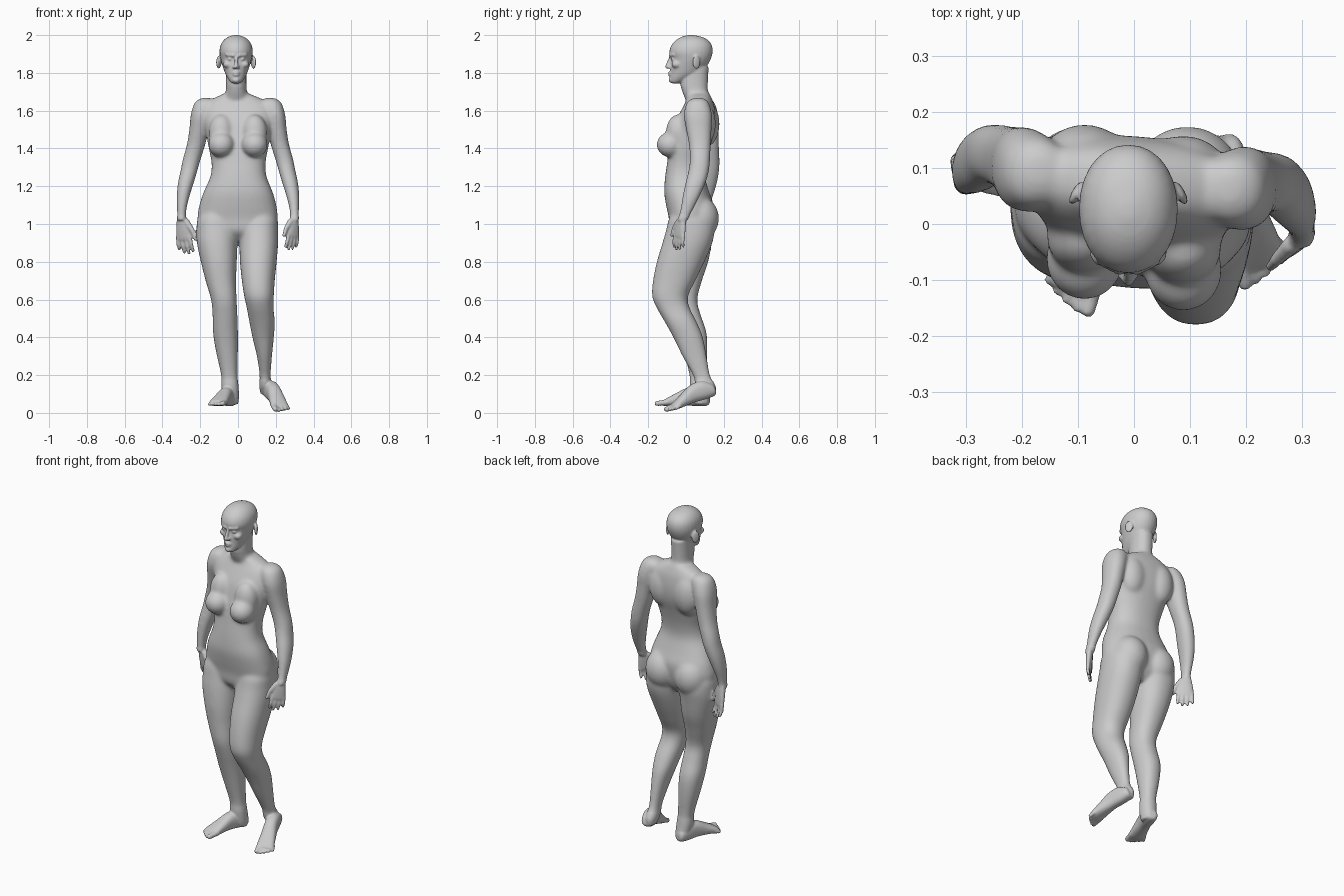
import bpy, bmesh, math
from mathutils import Vector, Matrix

bm = bmesh.new()


def frame(origin, axis, side=None):
    """Local z runs along axis, local x along side, or level with local y upward."""
    z = Vector(axis).normalized()
    if side is None:
        side = Vector((0, 0, 1)).cross(z)
        if side.length < 0.01:
            side = Vector((1, 0, 0))
    y = z.cross(Vector(side)).normalized()
    x = y.cross(z)
    m = Matrix((x, y, z)).transposed().to_4x4()
    m.translation = Vector(origin)
    return m


def loft(stations, m=Matrix(), n=28, power=2.2, steps=4, shear=0.0):
    """Skin smooth rings given as (height, x0, x1, y0, y1)."""
    s = [stations[0]] + list(stations) + [stations[-1]]
    rows = []
    for i in range(1, len(s) - 2):
        for k in range(steps):
            t = k / steps
            rows.append([0.5 * (2 * b + (c - a) * t + (2 * a - 5 * b + 4 * c - d) * t * t
                                + (3 * b - a - 3 * c + d) * t ** 3)
                         for a, b, c, d in zip(s[i - 1], s[i], s[i + 1], s[i + 2])])
    rows.append(stations[-1])
    rings = []
    for z, x0, x1, y0, y1 in rows:
        ring = []
        for k in range(n):
            a = 2 * math.pi * k / n
            c, d = math.cos(a), math.sin(a)
            x = (x0 + x1) / 2 + (x1 - x0) / 2 * math.copysign(abs(c) ** (2 / power), c)
            y = (y0 + y1) / 2 + (y1 - y0) / 2 * math.copysign(abs(d) ** (2 / power), d)
            ring.append(bm.verts.new(m @ Vector((x, y + shear * x, z))))
        rings.append(ring)
    for p, q in zip(rings, rings[1:]):
        for k in range(n):
            bm.faces.new((p[k], p[(k + 1) % n], q[(k + 1) % n], q[k]))
    bm.faces.new(rings[0][::-1])
    bm.faces.new(rings[-1])


def ball(c, r, rot=0.0):
    m = Matrix.Translation(c) @ Matrix.Rotation(rot, 4, 'Z') @ Matrix.Diagonal((*r, 1))
    bmesh.ops.create_uvsphere(bm, u_segments=24, v_segments=16, radius=1, matrix=m)


def tube(p, q, r0, r1):
    p, q = Vector(p), Vector(q)
    length = (q - p).length
    st = [(h, -r, r, -r, r) for h, r in
          ((-r0 * .9, r0 * .4), (-r0 * .5, r0 * .85), (0, r0), (length, r1),
           (length + r1 * .5, r1 * .85), (length + r1 * .9, r1 * .4))]
    loft(st, frame(p, q - p), n=14, power=2, steps=2)


# torso
loft([(.91, -.08, .08, -.03, .08), (.96, -.17, .17, -.08, .12), (1.03, -.213, .208, -.09, .14),
      (1.10, -.205, .203, -.105, .145), (1.17, -.182, .184, -.115, .122), (1.25, -.147, .152, -.11, .10),
      (1.32, -.14, .146, -.10, .105), (1.40, -.155, .16, -.088, .125), (1.48, -.17, .174, -.07, .15),
      (1.55, -.185, .185, -.05, .157)] +
     [(1.62, -.185, .185, -.015, .15), (1.66, -.14, .13, .005, .138), (1.69, -.075, .06, .01, .125)],
     shear=-.06, power=2.3)
for s in (-1, 1):
    shift = -.01 * s
    ball((.088 * s, -.072 + shift, 1.42), (.07, .074, .068))          # breast
    ball((.088 * s, -.035 + shift, 1.48), (.068, .062, .10))          # upper chest
    ball((.088 * s, .10 + shift, 1.53), (.08, .068, .12))             # shoulder blade
    ball((.095 * s, .075, 1.03), (.10, .10, .115))                    # buttock

# neck
loft([(1.63, -.085, .07, .01, .14), (1.67, -.072, .056, -.008, .128), (1.71, -.064, .046, -.024, .116),
      (1.76, -.064, .044, -.03, .116), (1.83, -.065, .045, -.02, .12)])

# head
loft([(z, -.01 - w, -.01 + w, f, b) for z, w, f, b in
      ((1.744, .016, -.07, -.045), (1.752, .03, -.083, -.02), (1.775, .046, -.085, .03),
       (1.80, .059, -.083, .08), (1.84, .073, -.082, .113), (1.875, .083, -.078, .132),
       (1.91, .088, -.088, .141), (1.945, .083, -.078, .137), (1.972, .067, -.055, .118),
       (1.99, .043, -.025, .085), (2.0, .012, .01, .04))], power=2.1)
tube((-.01, -.083, 1.882), (-.01, -.100, 1.832), .007, .011)          # nose
tube((-.026, -.084, 1.797), (.006, -.084, 1.797), .005, .005)         # lips
ball((-.01, -.086, 1.802), (.016, .010, .0055))
ball((-.01, -.085, 1.788), (.015, .010, .0065))
ball((-.01, -.078, 1.762), (.02, .014, .015))                         # chin
for s in (-1, 1):
    ball((-.01 + .012 * s, -.088, 1.830), (.008, .012, .008))         # nostril
    tube((-.01 + .014 * s, -.085, 1.892), (-.01 + .052 * s, -.066, 1.896), .008, .007)
    ball((-.01 + .033 * s, -.068, 1.873), (.014, .012, .008))         # eye
    ball((-.01 + .045 * s, -.05, 1.845), (.024, .026, .02))           # cheek
    ball((-.01 + .092 * s, .055, 1.856), (.009, .024, .036), .5 * s)  # ear

# arms: the last column moves the right arm backward
ARM = ((1.668, .15, .19, .04, .09, .03), (1.645, .12, .228, .005, .12, .03), (1.58, .135, .25, -.012, .138, .033),
       (1.50, .155, .258, .0, .136, .038), (1.42, .173, .271, .015, .132, .043), (1.34, .198, .293, .02, .128, .05),
       (1.28, .215, .305, .012, .122, .054), (1.22, .233, .318, -.003, .105, .06), (1.15, .255, .325, -.018, .075, .07),
       (1.08, .272, .324, -.03, .04, .08), (1.02, .276, .322, -.045, .008, .098))
loft([r[:5] for r in ARM])
loft([(z, -b, -a, c + o, d + o) for z, a, b, c, d, o in ARM])


def hand(wrist, down, across, size):
    m = frame(wrist, down, across) @ Matrix.Scale(size, 4)
    loft([(-.01, -.022, .022, -.018, .018), (.03, -.032, .034, -.018, .018), (.07, -.040, .040, -.016, .016),
          (.10, -.040, .038, -.013, .013), (.11, -.034, .032, -.008, .008)], m, n=20)
    for x, length in ((-.033, .048), (-.011, .066), (.011, .072), (.032, .062)):
        mid = m @ Vector((x * 1.1, 0, .10 + length * .5))
        tube(m @ Vector((x, 0, .09)), mid, .0105 * size, .0095 * size)
        tube(mid, m @ Vector((x * 1.15, -.008 if across[0] > 0 else .008, .10 + length)), .0095 * size, .0075 * size)
    tube(m @ Vector((.024, 0, .02)), m @ Vector((.052, 0, .065)), .016 * size, .012 * size)
    tube(m @ Vector((.052, 0, .065)), m @ Vector((.062, 0, .105)), .012 * size, .009 * size)


hand((.298, -.02, 1.03), (-.09, -.17, -1), (-.75, -.66, 0), .98)
hand((-.298, .087, 1.03), (.12, .06, -1), (.85, -.5, 0), 1.1)

# bent left leg
loft([(1.08, .05, .17, -.06, .1), (1.03, .02, .208, -.09, .13), (.97, .01, .213, -.105, .15), (.9, .008, .213, -.125, .14),
      (.8, .01, .205, -.155, .098), (.7, .02, .195, -.175, .05), (.62, .032, .19, -.18, .012),
      (.56, .045, .188, -.158, .018), (.48, .06, .195, -.112, .058), (.4, .076, .19, -.068, .09),
      (.3, .1, .18, -.02, .11), (.2, .114, .173, .035, .128), (.14, .113, .175, .055, .158), (.1, .12, .168, .09, .155)])
# straight right leg
loft([(1.08, -.17, -.05, -.06, .1), (1.03, -.213, -.015, -.08, .14), (.97, -.22, -.005, -.09, .15), (.9, -.218, -.004, -.10, .138),
      (.8, -.197, -.006, -.105, .118), (.7, -.172, -.01, -.10, .085), (.6, -.143, -.007, -.093, .06),
      (.52, -.135, -.003, -.072, .078), (.43, -.133, 0, -.044, .108), (.33, -.118, .0, -.015, .114),
      (.2, -.09, -.002, .018, .108), (.14, -.088, .003, .02, .113), (.08, -.078, .005, .03, .12), (.045, -.07, .0, .045, .11)])


def foot(heel, axis, side):
    m = frame(heel, axis)
    loft([(0, -.018, .018, .016, .05), (.012, -.033, .033, .003, .07), (.06, -.038, .038, 0, .10),
          (.12, -.038, .038, .004, .098), (.18, -.043, .043, .002, .07), (.23, -.049, .047, 0, .044),
          (.255, -.044, .042, .004, .03)], m, n=24, power=2.4)
    for i in range(5):
        x = side * (-.034 + .0185 * i)
        r = .015 if i == 0 else .0105
        tip = (.278, .28, .272, .262, .25)[i]
        tube(m @ Vector((x, r + .006, .225)), m @ Vector((x * 1.1, r, tip)), r, r * .9)


foot((.15, .162, .092), (.085, -.26, -.09), 1)
foot((-.03, .122, .035), (-.093, -.28, 0), -1)

# fuse every part into one skin
bmesh.ops.recalc_face_normals(bm, faces=bm.faces)
mesh = bpy.data.meshes.new("body")
bm.to_mesh(mesh)
bm.free()
body = bpy.data.objects.new("body", mesh)
bpy.context.collection.objects.link(body)
remesh = body.modifiers.new("fuse", 'REMESH')
remesh.mode = 'VOXEL'
remesh.voxel_size = .0055
skin = bpy.data.meshes.new_from_object(body.evaluated_get(bpy.context.evaluated_depsgraph_get()))
body.modifiers.clear()
body.data = skin

# soften the large forms strongly, the face, hands and feet lightly
bm = bmesh.new()
bm.from_mesh(skin)
large = [v for v in bm.verts if .17 < v.co.z < 1.72 and not (v.co.z < 1.04 and abs(v.co.x) > .222)]
for verts, times in ((large, 24), (bm.verts[:], 2)):
    for _ in range(times):
        bmesh.ops.smooth_vert(bm, verts=verts, factor=.5, use_axis_x=True, use_axis_y=True, use_axis_z=True)
for f in bm.faces:
    f.smooth = True
bm.to_mesh(skin)
bm.free()
